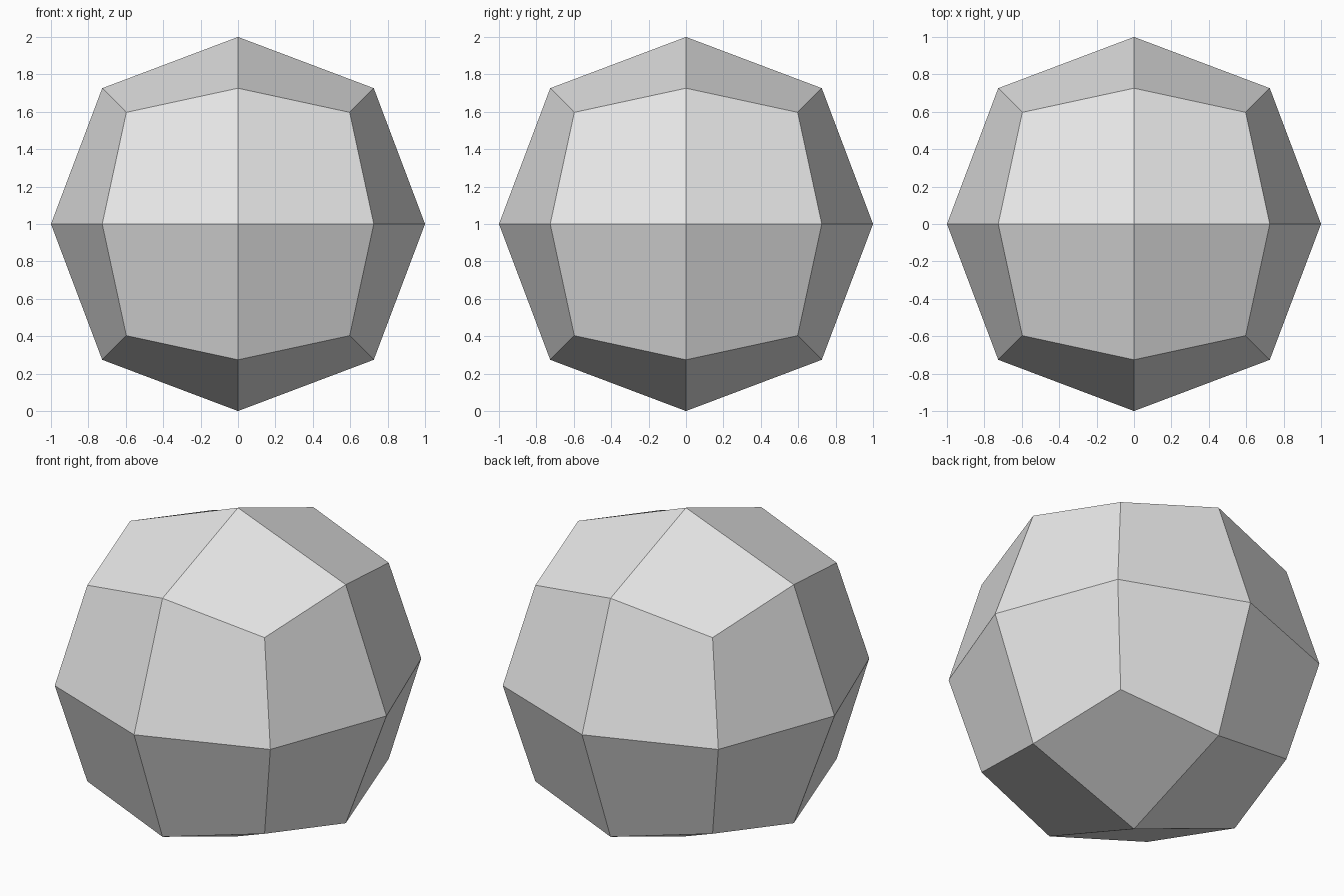
import bpy, bmesh

if "Cube" in bpy.data.objects:
    bpy.data.objects.remove(bpy.data.objects["Cube"])

# Distance along each non-zero axis for the three kinds of corner:
# face centre, edge middle and cube corner
REACH = {1: 1.0, 2: 0.726, 3: 0.597}

# Faceted ball: a once-divided cube with its points pushed outward or inward
bm = bmesh.new()
bmesh.ops.create_cube(bm, size=2)
bmesh.ops.subdivide_edges(bm, edges=bm.edges[:], cuts=1, use_grid_fill=True)
for v in bm.verts:
    axes = sum(abs(c) > 0.5 for c in v.co)
    v.co *= REACH[axes]
    v.co.z += 1
bmesh.ops.recalc_face_normals(bm, faces=bm.faces[:])

mesh = bpy.data.meshes.new("faceted_ball")
bm.to_mesh(mesh)
bm.free()

# Plain light grey
grey = bpy.data.materials.new("light grey")
grey.diffuse_color = (0.8, 0.8, 0.8, 1)
grey.use_nodes = True
grey.node_tree.nodes["Principled BSDF"].inputs["Base Color"].default_value = grey.diffuse_color
mesh.materials.append(grey)

ball = bpy.data.objects.new("faceted_ball", mesh)
bpy.context.collection.objects.link(ball)
